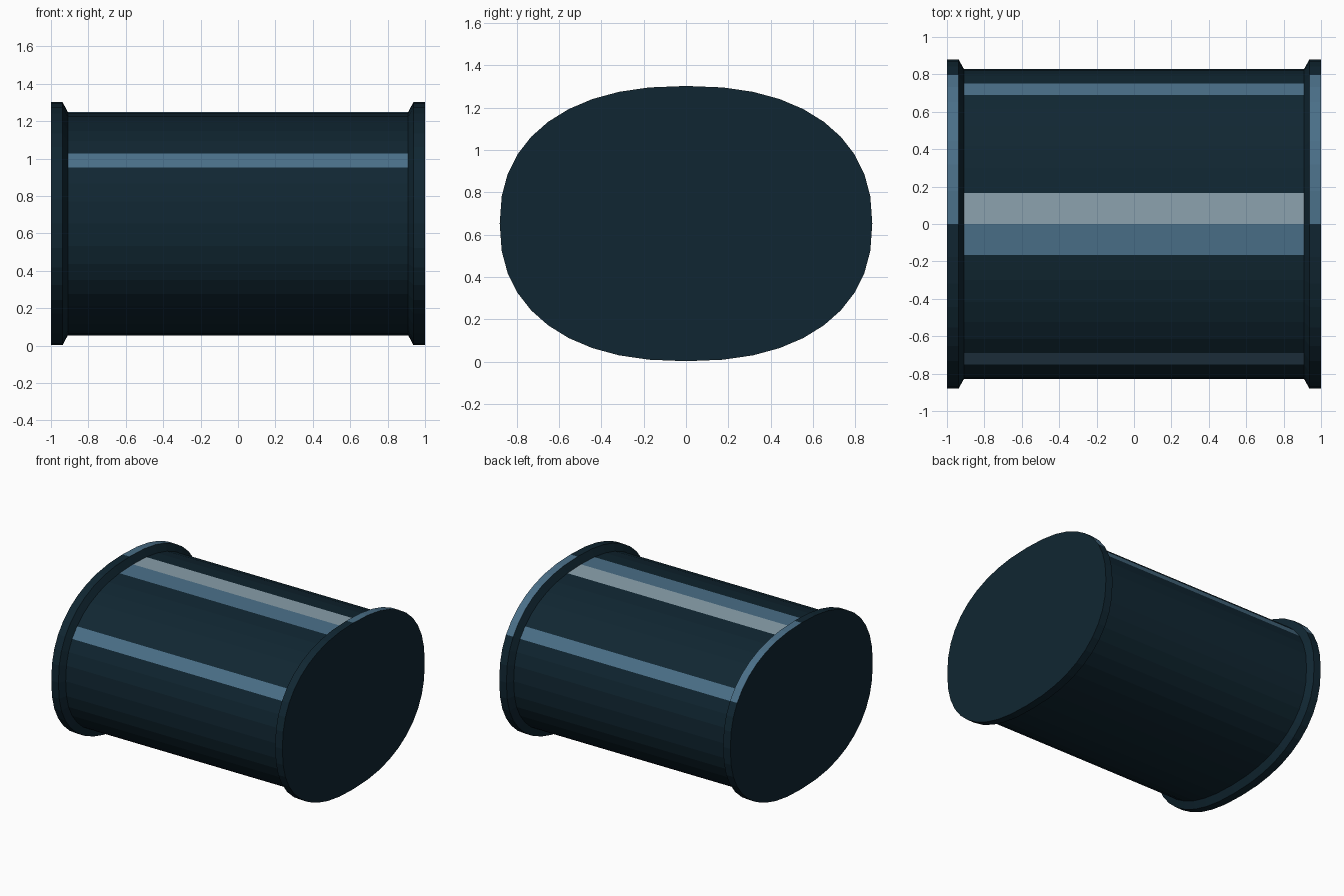
import bpy, bmesh, math

if "Cube" in bpy.data.objects:
    bpy.data.objects.remove(bpy.data.objects["Cube"])

SIDES = 40
POWER = 2 / 2.3          # superellipse roundness
CENTRE_Z = 0.652


def material(name, rgb):
    m = bpy.data.materials.new(name)
    m.diffuse_color = (*rgb, 1)
    m.use_nodes = True
    m.node_tree.nodes["Principled BSDF"].inputs["Base Color"].default_value = m.diffuse_color
    return m


DARK = material("dark navy", (0.0052, 0.0194, 0.0315))
BLUE = material("steel blue", (0.0685, 0.159, 0.246))
PALE = material("pale grey blue", (0.254, 0.352, 0.413))


def squash(v):
    return math.copysign(abs(v) ** POWER, v) if abs(v) > 1e-9 else 0.0


def loft(name, sections, cap_end, colour_rule):
    """Skin oval rings (x, half width, half height); ring index 0 is the top, running to +y."""
    bm = bmesh.new()
    rings = []
    for x, a, b in sections:
        angles = [2 * math.pi * i / SIDES for i in range(SIDES)]
        rings.append([bm.verts.new((x, a * squash(math.sin(t)),
                                    CENTRE_Z + b * squash(math.cos(t)))) for t in angles])
    for band, (r, s) in enumerate(zip(rings, rings[1:])):
        for i in range(SIDES):
            j = (i + 1) % SIDES
            f = bm.faces.new((r[i], s[i], s[j], r[j]))
            f.material_index = colour_rule(band, i)
    if cap_end:
        bm.faces.new(rings[-1])
    bmesh.ops.recalc_face_normals(bm, faces=bm.faces)
    # open shells: make sure the skin faces outwards
    bm.faces.ensure_lookup_table()
    f = bm.faces[0]
    if f.normal.z < 0:
        bmesh.ops.reverse_faces(bm, faces=bm.faces)
    mesh = bpy.data.meshes.new(name)
    bm.to_mesh(mesh)
    bm.free()
    for m in (DARK, BLUE, PALE):
        mesh.materials.append(m)
    ob = bpy.data.objects.new(name, mesh)
    bpy.context.collection.objects.link(ob)
    return ob


# Barrel with pale and blue stripes along the top and one blue stripe on each side
stripes = {0: 2, SIDES - 1: 1, 6: 1, SIDES - 7: 1}
loft("barrel", [(-0.91, 0.83, 0.597), (0.91, 0.83, 0.597)], False,
     lambda band, i: stripes.get(i, 0))

# Flared end rims with closed ends and a blue highlight on the upper back quarter
rim = loft("end_rims", [(0.91, 0.83, 0.597), (0.938, 0.88, 0.65), (1.0, 0.88, 0.65)], True,
           lambda band, i: 1 if band == 1 and i < 7 else 0)
mirror = rim.modifiers.new("other end", 'MIRROR')
mirror.use_axis = (True, False, False)
mirror.use_clip = False
mirror.use_mirror_merge = False
